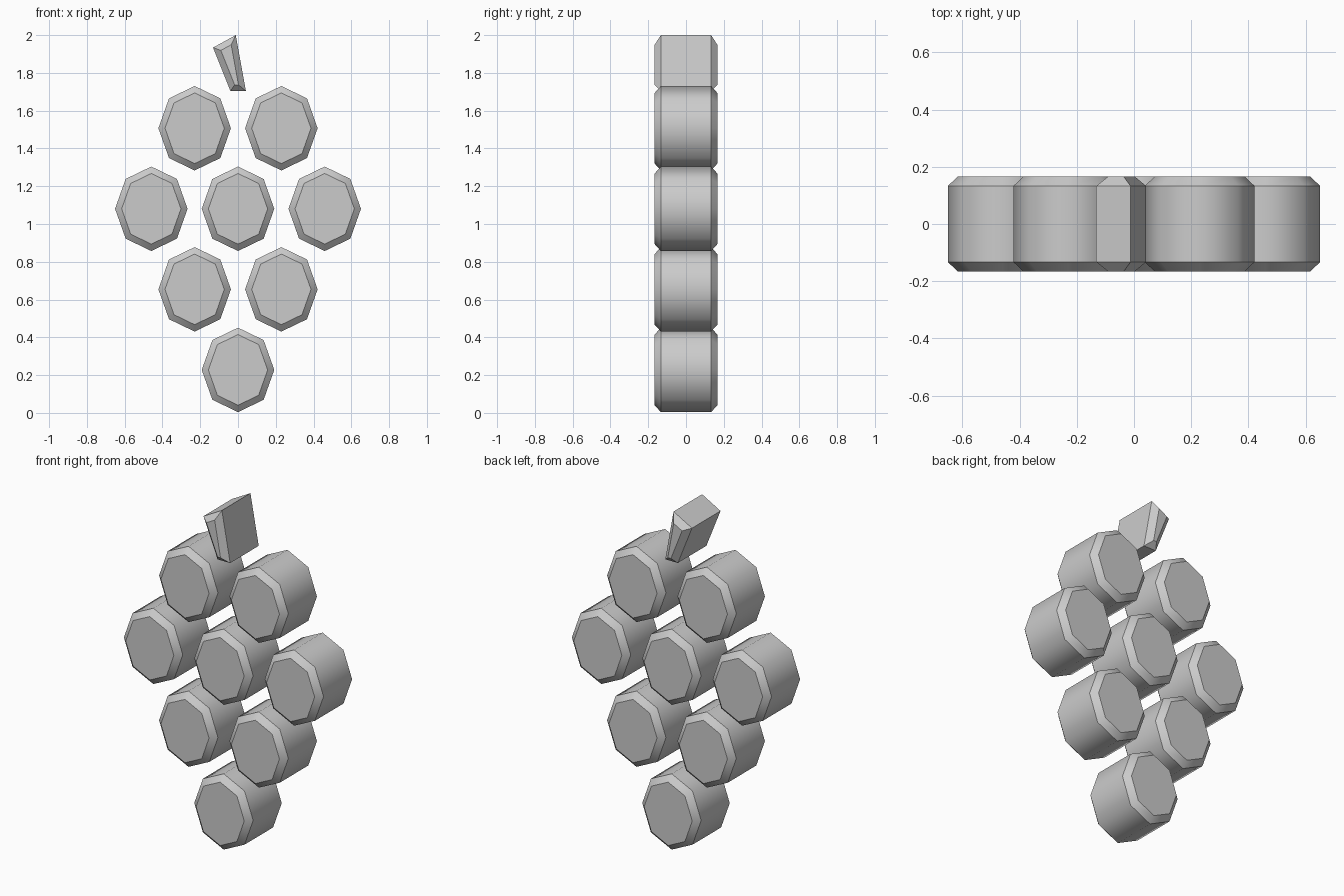
import bpy, bmesh, math

if "Cube" in bpy.data.objects:
    bpy.data.objects.remove(bpy.data.objects["Cube"])

DEPTH = 0.166    # half thickness
BEVEL = 0.033


def slab(name, outline, smooth):
    """Extrude an XZ outline along Y and chamfer the front and back rims."""
    bm = bmesh.new()
    front = [bm.verts.new((x, -DEPTH, z)) for x, z in outline]
    back = [bm.verts.new((x, DEPTH, z)) for x, z in outline]
    n = len(outline)
    bm.faces.new(front)
    bm.faces.new(back[::-1])
    for i in range(n):
        j = (i + 1) % n
        bm.faces.new((front[j], front[i], back[i], back[j]))
    rims = [e for e in bm.edges if abs(e.verts[0].co.y - e.verts[1].co.y) < 1e-6]
    bmesh.ops.bevel(bm, geom=rims, offset=BEVEL, offset_type='OFFSET',
                    segments=1, affect='EDGES')
    bmesh.ops.recalc_face_normals(bm, faces=bm.faces[:])
    bm.normal_update()
    if smooth:
        # round wall and chamfer are each smooth, with crisp rims between
        def zone(f):
            return round(abs(f.normal.y) * 2)
        for f in bm.faces:
            f.smooth = True
        for e in bm.edges:
            e.smooth = len({zone(f) for f in e.link_faces}) == 1
    mesh = bpy.data.meshes.new(name)
    bm.to_mesh(mesh)
    bm.free()
    obj = bpy.data.objects.new(name, mesh)
    bpy.context.collection.objects.link(obj)
    return obj


# grapes: rows of octagonal discs, bottom to top
RX, RZ, PITCH_X, PITCH_Z = 0.192, 0.2235, 0.459, 0.4265
octagon = [(RX * math.cos(i * math.pi / 4), RZ * math.sin(i * math.pi / 4))
           for i in range(8)]
for row, count in enumerate((1, 2, 3, 2)):
    for col in range(count):
        grape = slab(f"grape_{row}_{col}", octagon, True)
        grape.location = ((col - (count - 1) / 2) * PITCH_X, 0,
                          0.2275 + row * PITCH_Z)

# tapered, tilted stem
slab("stem", [(-0.04, 1.704), (0.042, 1.704), (-0.012, 2.0), (-0.132, 1.934)], False)
